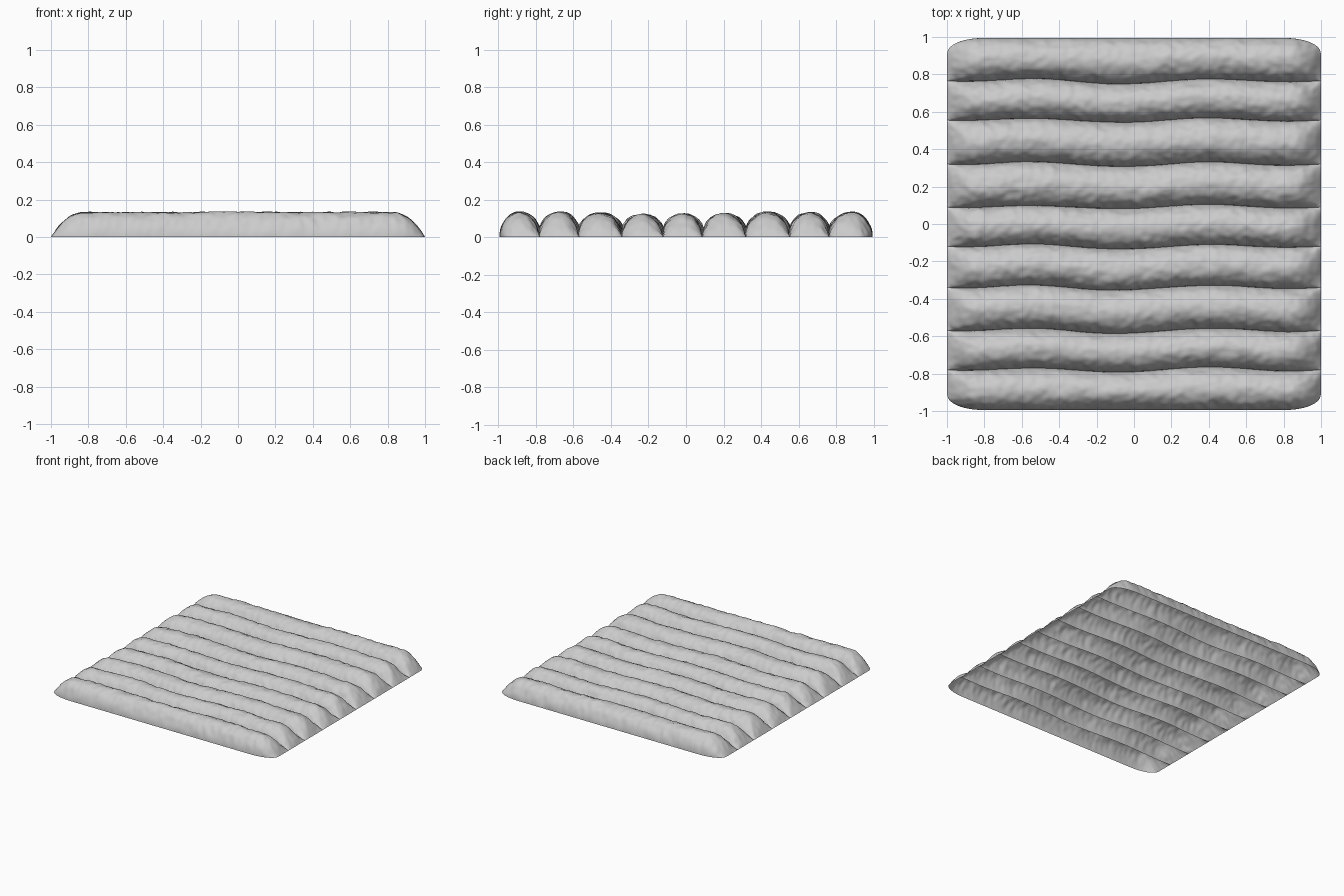
import bpy
import bmesh
import math
from mathutils import Vector, noise

if "Cube" in bpy.data.objects:
    bpy.data.objects.remove(bpy.data.objects["Cube"])

# y of the furrow lines between the soil ridges, and height of each ridge
FURROWS = [-1.0, -0.78, -0.57, -0.34, -0.12, 0.09, 0.32, 0.555, 0.765, 1.0]
HEIGHTS = [0.132, 0.132, 0.128, 0.119, 0.123, 0.124, 0.132, 0.13, 0.131]
NX, NV = 260, 26


def furrow_y(i, x):
    """Wandering furrow line; the outermost lines are straight with rounded corners."""
    y = FURROWS[i]
    if abs(y) == 1.0:
        s = min(1.0, max(0.0, (abs(x) - 0.78) / 0.22))
        return y * (0.91 + 0.085 * math.sqrt(max(0.0, 1 - s ** 2.4)))
    wave = 0.013 * math.cos(2 * math.pi * (x - 0.42))
    wave += 0.006 * noise.noise(Vector((x * 2.5, i * 7.3, 0)))
    return y + wave * (1 - x ** 4)


def lumps(x, y, seed):
    """Clod-like surface noise, slightly stretched along the ridge."""
    big = noise.noise(Vector((x * 9, y * 15, seed)))
    small = noise.noise(Vector((x * 24, y * 34, seed + 5)))
    return 0.006 * big + 0.005 * small


def make_ridge(i):
    bm = bmesh.new()
    rows = []
    for a in range(NX + 1):
        # denser columns near the sloping ends
        u = 2 * a / NX - 1
        x = u * (1.12 - 0.12 * u * u)
        lo, hi = furrow_y(i, x), furrow_y(i + 1, x)
        s = max(0.0, (abs(x) - 0.83) / 0.17)
        end = max(0.0, 1 - s ** 2)
        row = []
        for b in range(NV + 1):
            ang = math.pi * b / NV
            t = -math.cos(ang)
            arch = max(0.0, math.sin(ang)) ** 1.1
            y = (lo + hi) / 2 + t * (hi - lo) / 2
            z = HEIGHTS[i] * arch * end
            # push the surface outward along the arch
            fade = min(1.0, arch * 2) * min(1.0, end * 3)
            d = lumps(x, y, 3.1) * fade
            dx = lumps(x, y, 9.7) * fade * (1 if s > 0 else 0)
            row.append(bm.verts.new((x + dx * 0.6, y + d * t * 1.2,
                                     max(0.0, z + d * (0.5 + 0.5 * arch)))))
        rows.append(row)
    for r0, r1 in zip(rows, rows[1:]):
        for b in range(NV):
            bm.faces.new((r0[b], r1[b], r1[b + 1], r0[b + 1]))
    mesh = bpy.data.meshes.new(f"soil_ridge_{i + 1}")
    bm.to_mesh(mesh)
    bm.free()
    for p in mesh.polygons:
        p.use_smooth = True
    obj = bpy.data.objects.new(f"soil_ridge_{i + 1}", mesh)
    bpy.context.collection.objects.link(obj)


# Nine open-bottomed soil ridges side by side form the ploughed field
for i in range(len(HEIGHTS)):
    make_ridge(i)
